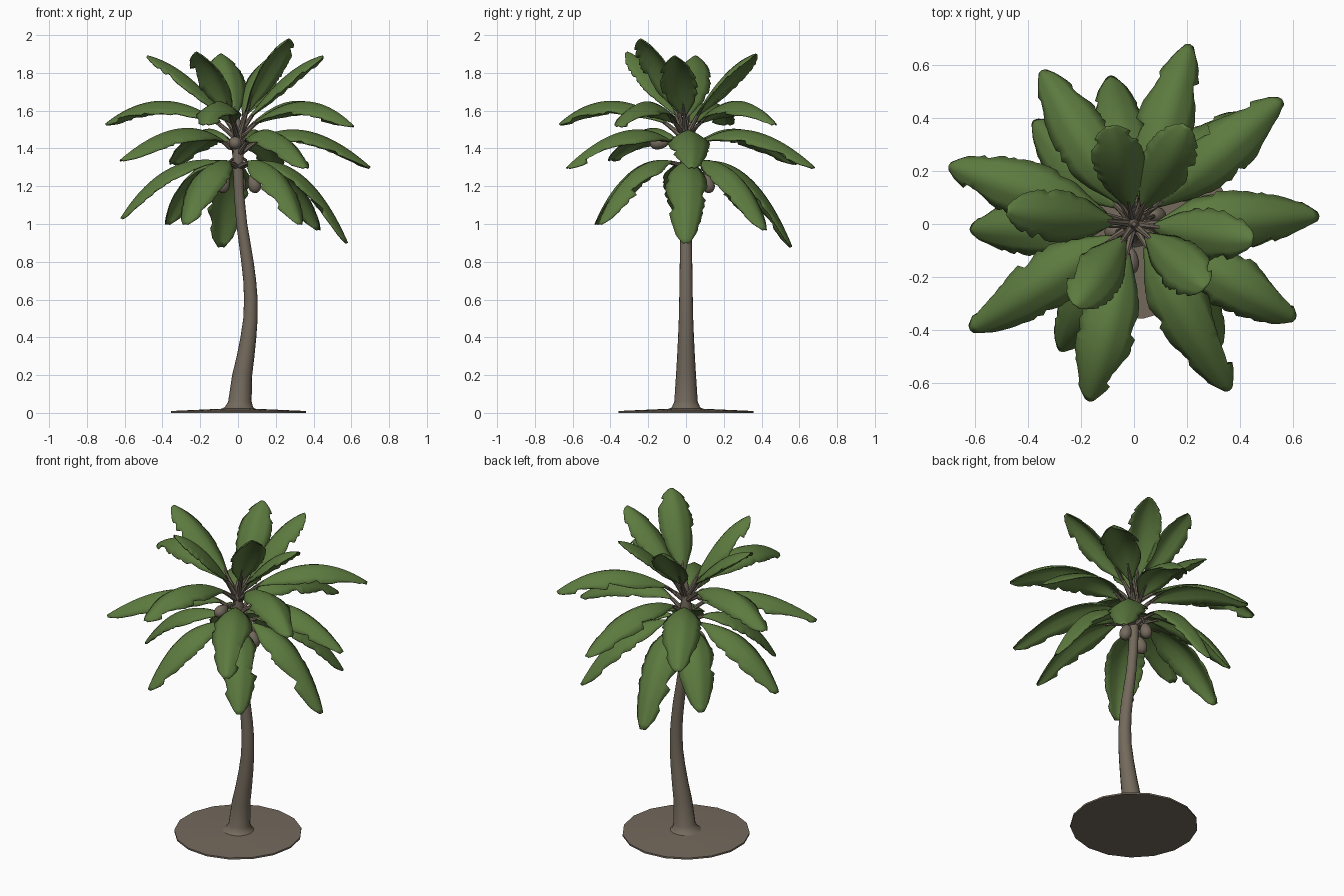
import bpy, bmesh, math, random
from mathutils import Vector

if "Cube" in bpy.data.objects:
    bpy.data.objects.remove(bpy.data.objects["Cube"])

random.seed(4)


def material(name, rgb):
    m = bpy.data.materials.new(name)
    m.diffuse_color = (*rgb, 1)
    m.use_nodes = True
    m.node_tree.nodes["Principled BSDF"].inputs["Base Color"].default_value = m.diffuse_color
    return m


LEAF = material("leaf green", (0.108, 0.195, 0.05))
BARK = material("bark brown", (0.175, 0.143, 0.108))


def make_object(name, bm, mat, angle=50):
    bmesh.ops.recalc_face_normals(bm, faces=bm.faces)
    me = bpy.data.meshes.new(name)
    bm.to_mesh(me)
    bm.free()
    me.materials.append(mat)
    ob = bpy.data.objects.new(name, me)
    bpy.context.collection.objects.link(ob)
    bpy.ops.object.select_all(action='DESELECT')
    ob.select_set(True)
    bpy.context.view_layer.objects.active = ob
    bpy.ops.object.shade_smooth_by_angle(angle=math.radians(angle))
    return ob


def tube(name, path, radii, sides, mat, level=False):
    """Capped tube along a path; level keeps the rings horizontal."""
    bm = bmesh.new()
    rings = []
    for i, p in enumerate(path):
        t = (path[min(i + 1, len(path) - 1)] - path[max(i - 1, 0)]).normalized()
        if level:
            a, b = Vector((1, 0, 0)), Vector((0, 1, 0))
        else:
            a = t.orthogonal().normalized()
            b = t.cross(a)
        rings.append([bm.verts.new(p + radii[i] * (math.cos(k * math.tau / sides) * a
                                                   + math.sin(k * math.tau / sides) * b))
                      for k in range(sides)])
    for r, s in zip(rings, rings[1:]):
        for k in range(sides):
            bm.faces.new((r[k], r[(k + 1) % sides], s[(k + 1) % sides], s[k]))
    bm.faces.new(rings[0])
    bm.faces.new(rings[-1])
    return make_object(name, bm, mat)


def bezier(a, b, c, t):
    return a * (1 - t) ** 2 + b * 2 * t * (1 - t) + c * t * t


def interp(table, t):
    for (t0, v0), (t1, v1) in zip(table, table[1:]):
        if t <= t1:
            return v0 + (v1 - v0) * (t - t0) / (t1 - t0)
    return table[-1][1]


WIDTH = [(0, 0.1), (0.08, 0.35), (0.2, 0.72), (0.35, 0.95), (0.5, 1.0),
         (0.7, 0.9), (0.85, 0.68), (0.95, 0.45), (1, 0.15)]


def frond(name, tip, z0, ctrl_r, ctrl_z, width, droop):
    """Arched leaf with a raised midrib and torn edges, plus its stalk."""
    tip = Vector(tip)
    out = Vector((tip.x, tip.y, 0)).normalized()
    side = Vector((-out.y, out.x, 0))
    a = out * 0.015 + Vector((0, 0, z0))
    b = out * ctrl_r + Vector((0, 0, ctrl_z))
    n, cols = 32, (-1, -0.66, -0.33, 0, 0.33, 0.66, 1)
    bm = bmesh.new()
    rows = []
    tear = {-1: 0, 1: 0}
    for i in range(n + 1):
        u = i / n
        t = 0.13 + 0.87 * u
        p = bezier(a, b, tip, t)
        d = ((b - a) * (1 - t) + (tip - b) * t).normalized()
        nrm = d.cross(side).normalized()
        if nrm.z < 0:
            nrm = -nrm
        w0 = width * interp(WIDTH, u)
        # each side builds up a notch and then snaps back out
        for s in tear:
            tear[s] += random.uniform(0, 0.09) * min(1, u * 1.6)
            if random.random() < 0.33:
                tear[s] = 0
        row = []
        for c in cols:
            k = abs(c)
            w = w0 * (1 - (tear[1 if c > 0 else -1] if k == 1 else 0))
            row.append(bm.verts.new(p + side * c * w - nrm * droop * w * k ** 1.3))
        rows.append(row)
    for r, s in zip(rows, rows[1:]):
        for j in range(len(cols) - 1):
            bm.faces.new((r[j], r[j + 1], s[j + 1], s[j]))
    ob = make_object(name + "_leaf", bm, LEAF)
    sol = ob.modifiers.new("thickness", 'SOLIDIFY')
    sol.thickness = 0.006
    sol.offset = 0
    path = [bezier(a, b, tip, t) - Vector((0, 0, 0.006)) for t in (0, 0.06, 0.12, 0.18, 0.26)]
    tube(name + "_stalk", path, [0.016, 0.013, 0.011, 0.009, 0.003], 7, BARK)


# ground disc, slightly domed
tube("ground_disc", [Vector((0, 0, z)) for z in (0, 0.01, 0.022)],
     [0.36, 0.36, 0.09], 17, BARK, level=True)

# curved trunk: x, z, radius
trunk = [(0.0, 0.015, 0.1), (0.005, 0.03, 0.075), (0.01, 0.06, 0.062), (0.022, 0.2, 0.053),
         (0.04, 0.3, 0.047), (0.055, 0.4, 0.042), (0.066, 0.5, 0.038), (0.068, 0.6, 0.036),
         (0.062, 0.7, 0.034), (0.05, 0.8, 0.033), (0.035, 0.9, 0.031), (0.02, 1.0, 0.029),
         (0.006, 1.15, 0.027), (0.0, 1.3, 0.027), (0, 1.4, 0.032), (0, 1.48, 0.026),
         (0, 1.57, 0.008)]
tube("trunk", [Vector((x, 0, z)) for x, z, r in trunk], [r for x, z, r in trunk],
     16, BARK, level=True)

# four tiers of fronds by tip position
upper = [(-0.48, 0.05, 1.89), (-0.22, -0.31, 1.91), (0.27, -0.24, 1.98),
         (0.45, -0.06, 1.89), (0.20, 0.37, 1.90), (-0.09, 0.37, 1.90)]
high = [(-0.70, 0.22, 1.53), (-0.17, -0.67, 1.53), (0.56, 0.47, 1.53), (0.61, -0.36, 1.52)]
middle = [(0.70, 0.03, 1.30), (0.21, 0.68, 1.30), (-0.35, 0.58, 1.32),
          (-0.62, -0.40, 1.34), (0.36, -0.63, 1.30)]
low = [(-0.62, -0.02, 1.03), (-0.28, -0.48, 1.0), (-0.09, 0.56, 0.88), (-0.38, 0.39, 1.0),
       (0.43, 0.42, 0.97), (0.58, 0.0, 0.90), (0.33, -0.46, 1.0)]

for i, p in enumerate(upper):
    r = math.hypot(p[0], p[1])
    frond(f"upper_frond_{i}", p, 1.49, r * 0.5, p[2] - 0.06, 0.1, 0.55)
for i, p in enumerate(high):
    frond(f"high_frond_{i}", p, 1.46, 0.38, 1.80, 0.112, 0.6)
for i, p in enumerate(middle):
    frond(f"middle_frond_{i}", p, 1.38, 0.31, 1.65, 0.112, 0.6)
for i, p in enumerate(low):
    frond(f"low_frond_{i}", p, 1.31, 0.6 * math.hypot(p[0], p[1]), 1.43, 0.112, 0.55)

# coconuts hanging on short stems: centre and long axis
nuts = [((-0.075, -0.03, 1.215), (0.25, 0, 1)), ((0.085, 0.03, 1.215), (-0.25, 0, 1)),
        ((0.01, 0.115, 1.215), (0, -0.25, 1)), ((-0.015, -0.14, 1.43), (0, 1, 0.1))]
for i, (c, ax) in enumerate(nuts):
    c, ax = Vector(c), Vector(ax).normalized()
    bm = bmesh.new()
    bmesh.ops.create_uvsphere(bm, u_segments=14, v_segments=10, radius=1)
    for v in bm.verts:
        taper = 1 - 0.2 * v.co.z
        v.co = Vector((v.co.x * 0.034 * taper, v.co.y * 0.034 * taper, v.co.z * 0.052))
    rot = ax.to_track_quat('Z', 'Y')
    bmesh.ops.transform(bm, matrix=rot.to_matrix().to_4x4(), verts=bm.verts)
    bmesh.ops.translate(bm, vec=c, verts=bm.verts)
    make_object(f"coconut_{i}", bm, BARK, 80)
    top = c + ax * 0.04
    root = Vector((0, 0, top.z + (0.1 if i < 3 else 0)))
    mid = Vector((top.x * 0.8, top.y * 0.8, root.z))
    tube(f"coconut_stem_{i}", [bezier(root, mid, top, k / 5) for k in range(6)],
         [0.008] * 6, 6, BARK)
